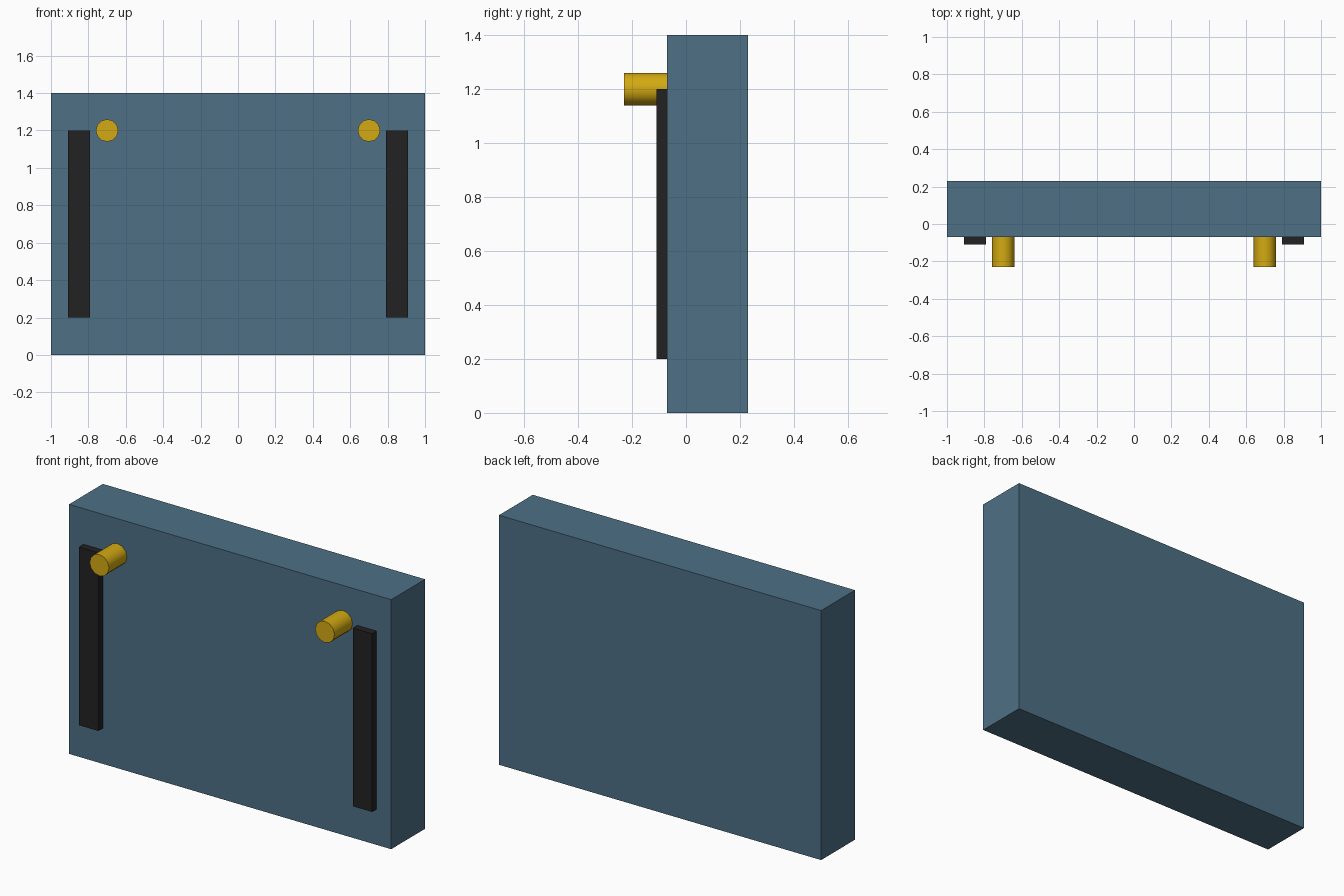
import bpy, math

if "Cube" in bpy.data.objects:
    bpy.data.objects.remove(bpy.data.objects["Cube"])


def material(name, color):
    m = bpy.data.materials.new(name)
    m.diffuse_color = (*color, 1)
    m.use_nodes = True
    m.node_tree.nodes["Principled BSDF"].inputs["Base Color"].default_value = m.diffuse_color
    return m


blue = material("slate blue", (0.075, 0.16, 0.235))
black = material("near black", (0.016, 0.016, 0.016))
gold = material("golden yellow", (0.65, 0.40, 0.006))


def box(name, center, size, mat):
    bpy.ops.mesh.primitive_cube_add(size=1, location=center)
    ob = bpy.context.object
    ob.name = name
    ob.scale = size
    bpy.ops.object.transform_apply(location=False, rotation=False, scale=True)
    ob.data.materials.append(mat)


# main slab
box("panel", (0, 0.08, 0.7), (2, 0.3, 1.4), blue)

for side, label in ((-1, "left"), (1, "right")):
    # upright strip on the front face
    box(label + "_strip", (side * 0.85, -0.09, 0.7), (0.12, 0.04, 1.0), black)

    # round peg sticking out of the front
    bpy.ops.mesh.primitive_cylinder_add(vertices=12, radius=0.06, depth=0.16,
                                        location=(side * 0.7, -0.15, 1.2),
                                        rotation=(math.pi / 2, 0, 0))
    peg = bpy.context.object
    peg.name = label + "_peg"
    peg.data.materials.append(gold)
    bpy.ops.object.shade_smooth_by_angle(angle=math.radians(40))
